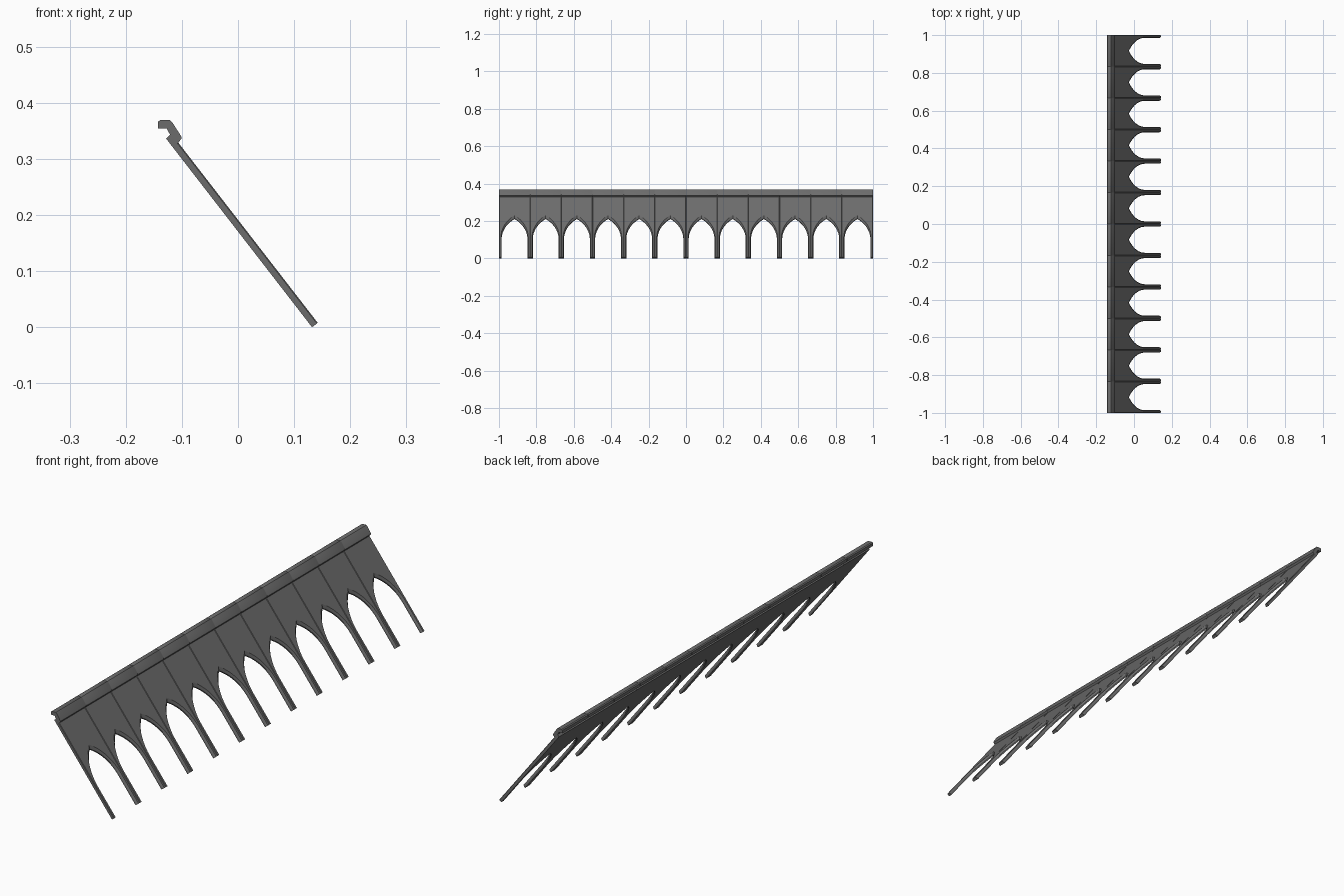
import bpy, bmesh, math
from mathutils import Vector

cube = bpy.data.objects.get("Cube")
if cube:
    bpy.data.objects.remove(cube)

BAYS = 12
HALF = 1 / BAYS                       # half the width of one bay
FOOT = Vector((0.132, 0, 0))          # back edge of the sloping panel, low end
HEAD = Vector((-0.128, 0, 0.336))     # back edge, high end
UP = (HEAD - FOOT).normalized()
OUT = Vector((UP.z, 0, -UP.x))
LENGTH = (HEAD - FOOT).length
THICK = 0.0128
GROOVE = 0.002
SPRING = 0.13                         # where the arches start along the slope

grey = bpy.data.materials.new("dark grey")
grey.use_nodes = True
colour = (0.15, 0.15, 0.15, 1)
grey.diffuse_color = colour
grey.node_tree.nodes["Principled BSDF"].inputs["Base Color"].default_value = colour


def finish(bm, name):
    """Weld, close the two ends and turn the mesh into a shaded object."""
    bmesh.ops.remove_doubles(bm, verts=bm.verts, dist=0.0002)
    bmesh.ops.holes_fill(bm, edges=[e for e in bm.edges if e.is_boundary], sides=0)
    bmesh.ops.recalc_face_normals(bm, faces=bm.faces)
    mesh = bpy.data.meshes.new(name)
    bm.to_mesh(mesh)
    bm.free()
    mesh.materials.append(grey)
    ob = bpy.data.objects.new(name, mesh)
    bpy.context.collection.objects.link(ob)
    bpy.ops.object.select_all(action='DESELECT')
    ob.select_set(True)
    bpy.context.view_layer.objects.active = ob
    bpy.ops.object.shade_smooth_by_angle(angle=math.radians(30))


def pointed_arch(half_width, rise, steps=12):
    """Half of a pointed arch as (across, along) pairs, foot to apex."""
    radius = (half_width ** 2 + rise ** 2) / (2 * half_width)
    top = math.asin(rise / radius)
    pts = [(half_width, 0)]
    for i in range(steps + 1):
        a = top * i / steps
        pts.append((max(0, half_width - radius * (1 - math.cos(a))),
                    SPRING + radius * math.sin(a)))
    return pts


# Sloping panel: mirrored half bays with a chamfered arch opening
outer = pointed_arch(0.0735, 0.152) + [(0, LENGTH)]
inner = pointed_arch(0.069, 0.136) + [(0, LENGTH)]
bm = bmesh.new()
for bay in range(BAYS):
    centre = -1 + HALF * (2 * bay + 1)
    for side in (-1, 1):
        rows = []
        for (yo, to), (yi, ti) in zip(outer, inner):
            section = [(HALF, to, THICK - GROOVE), (HALF - GROOVE, to, THICK),
                       (yo, to, THICK), (yi, ti, THICK * 0.4),
                       (yi, ti, 0), (HALF, ti, 0)]
            row = []
            for y, t, n in section:
                p = FOOT + UP * t + OUT * n
                p.y = centre + side * y
                row.append(bm.verts.new(p))
            rows.append(row)
        for i, (a, b) in enumerate(zip(rows, rows[1:])):
            above_arch = i == len(rows) - 2
            for k in range(5):
                if above_arch and k in (2, 3):
                    continue
                bm.faces.new((a[k], a[k + 1], b[k + 1], b[k]))
        bm.faces.new(rows[0])
        bm.faces.new(rows[-1])
finish(bm, "arched_panel")

# Hooked cap rail along the top, nicked at every bay seam
profile = [(-0.143, 0.366), (-0.139, 0.369), (-0.121, 0.369), (-0.117, 0.365),
           (-0.101, 0.340), (-0.101, 0.336), (-0.107, 0.328), (-0.119, 0.331),
           (-0.128, 0.336), (-0.121, 0.343), (-0.127, 0.354), (-0.143, 0.354)]
middle = Vector((-0.118, 0, 0.35))
bm = bmesh.new()
rings = []
for seam in range(BAYS + 1):
    for offset, scale in ((-GROOVE, 1), (0, 0.94), (GROOVE, 1)):
        y = -1 + 2 * HALF * seam + offset
        if abs(y) > 1.0001:
            continue
        if abs(y) > 0.9999:
            scale = 1
        ring = []
        for x, z in profile:
            p = middle + (Vector((x, 0, z)) - middle) * scale
            p.y = y
            ring.append(bm.verts.new(p))
        rings.append(ring)
for a, b in zip(rings, rings[1:]):
    for k in range(len(profile)):
        j = (k + 1) % len(profile)
        bm.faces.new((a[k], a[j], b[j], b[k]))
finish(bm, "cap_rail")
